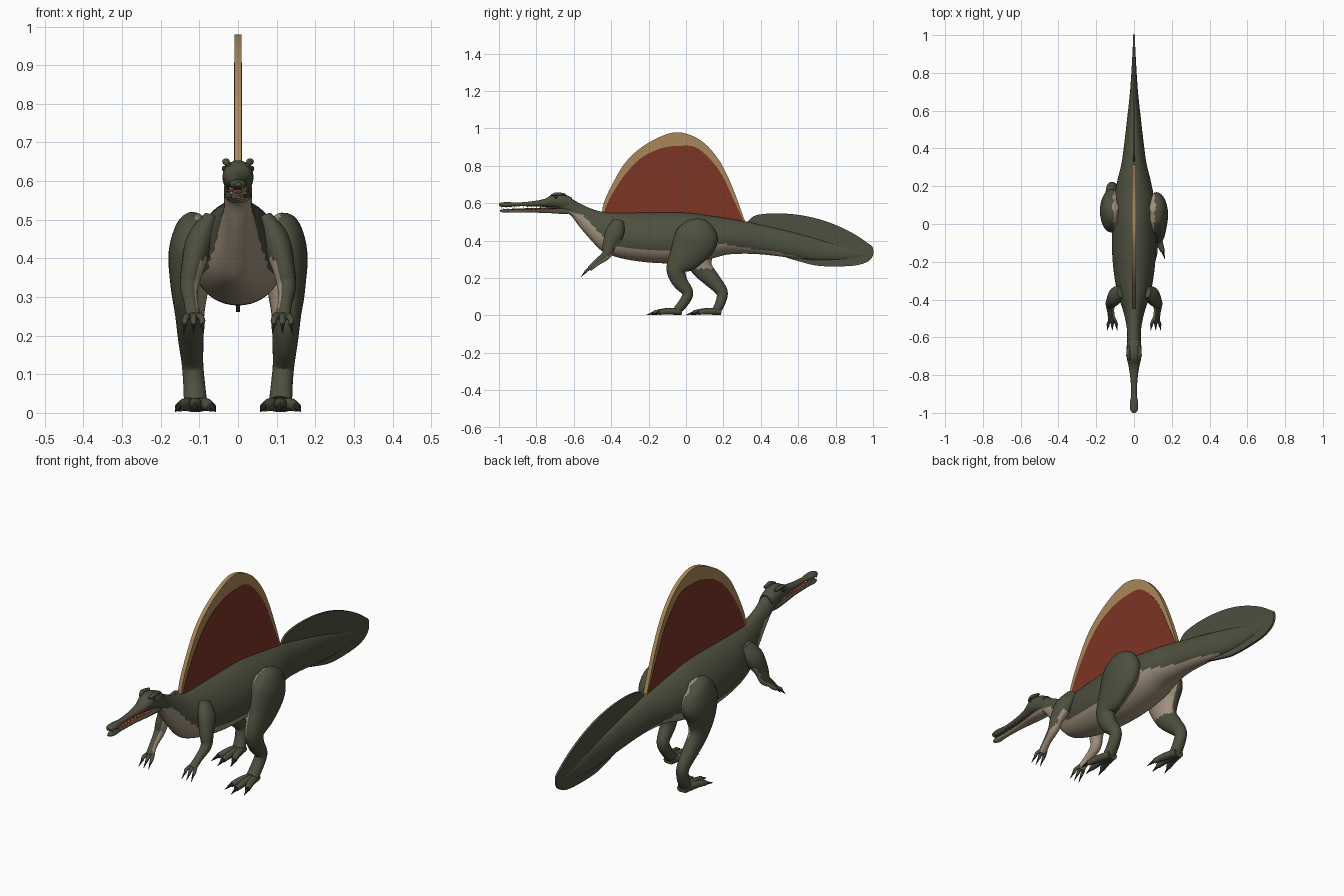
import bpy, bmesh, math
from mathutils import Vector

if "Cube" in bpy.data.objects:
    bpy.data.objects.remove(bpy.data.objects["Cube"])


def material(name, *rgb):
    mat = bpy.data.materials.new(name)
    mat.use_nodes = True
    mat.diffuse_color = (*rgb, 1)
    mat.node_tree.nodes["Principled BSDF"].inputs["Base Color"].default_value = (*rgb, 1)
    return mat


HIDE = material("green grey hide", .075, .08, .05)
BELLY = material("beige belly", .36, .29, .205)
RED = material("sail red brown", .2, .035, .018)
TAN = material("sail tan rim", .4, .24, .1)
CLAW = material("dark claw", .03, .028, .022)
TOOTH = material("tooth ivory", .62, .56, .42)
MOUTH = material("mouth red", .3, .05, .035)


# Helpers -------------------------------------------------------------
def finish(name, bm, mats, rule=None, angle=40):
    """Turn a bmesh into a smooth object, colouring faces by a rule."""
    bmesh.ops.recalc_face_normals(bm, faces=bm.faces)
    for face in bm.faces:
        face.smooth = True
        if rule:
            face.material_index = int(rule(face.calc_center_median(), face.normal))
    mesh = bpy.data.meshes.new(name)
    bm.to_mesh(mesh)
    bm.free()
    for mat in mats:
        mesh.materials.append(mat)
    mesh.set_sharp_from_angle(angle=math.radians(angle))
    obj = bpy.data.objects.new(name, mesh)
    bpy.context.collection.objects.link(obj)
    return obj


def spline(rows, steps):
    """Smooth curve through rows of numbers."""
    rows = [Vector(r) for r in rows]
    padded = [rows[0]] + rows + [rows[-1]]
    out = []
    for a, b, c, d in zip(padded, padded[1:], padded[2:], padded[3:]):
        for i in range(steps):
            t = i / steps
            out.append(b + (c - a) * t / 2 + (2 * a - 5 * b + 4 * c - d) * t * t / 2
                       + (3 * b - a - 3 * c + d) * t ** 3 / 2)
    return out + [rows[-1]]


def interp(rows, y, col=1):
    """Value of a column at the given y, rows sorted by y."""
    for a, b in zip(rows, rows[1:]):
        if a[0] <= y <= b[0]:
            return a[col] + (b[col] - a[col]) * (y - a[0]) / (b[0] - a[0])
    return rows[0][col] if y < rows[0][0] else rows[-1][col]


def loft(name, rings, mats, rule=None):
    bm = bmesh.new()
    loops = [[bm.verts.new(p) for p in ring] for ring in rings]
    count = len(loops[0])
    for a, b in zip(loops, loops[1:]):
        for i in range(count):
            j = (i + 1) % count
            bm.faces.new((a[i], a[j], b[j], b[i]))
    bm.faces.new(loops[0])
    bm.faces.new(loops[-1])
    return finish(name, bm, mats, rule)


def hull(name, rows, mats, rule=None, sides=32, steps=6, egg=0.0):
    """Upright rings along y from rows of y, top, bottom, half width."""
    rings = []
    for y, top, bottom, half in spline(rows, steps):
        ring = []
        for i in range(sides):
            a = math.tau * i / sides
            ring.append((half * math.cos(a) * (1 - egg * math.sin(a)), y,
                         (top + bottom) / 2 + (top - bottom) / 2 * math.sin(a)))
        rings.append(ring)
    return loft(name, rings, mats, rule)


def tube(name, rows, mats, rule=None, sides=16, steps=5):
    """Rings square to a path from rows of x, y, z, side radius, depth radius."""
    pts = spline(rows, steps)
    rings = []
    for i, p in enumerate(pts):
        q, r = pts[max(i - 1, 0)], pts[min(i + 1, len(pts) - 1)]
        along = (Vector(r[:3]) - Vector(q[:3])).normalized()
        depth = along.cross(Vector((1, 0, 0))).normalized()
        side = depth.cross(along)
        angles = [math.tau * k / sides for k in range(sides)]
        rings.append([Vector(p[:3]) + side * p[3] * math.cos(a) + depth * p[4] * math.sin(a)
                      for a in angles])
    return loft(name, rings, mats, rule)


def plate(name, outline, half, mat):
    """Flat upright plate from a y, z outline."""
    bm = bmesh.new()
    face = bm.faces.new([bm.verts.new((-half, y, z)) for y, z in spline(outline, 4)])
    new = bmesh.ops.extrude_face_region(bm, geom=[face])["geom"]
    bmesh.ops.translate(bm, vec=(2 * half, 0, 0),
                        verts=[v for v in new if isinstance(v, bmesh.types.BMVert)])
    return finish(name, bm, [mat])


# Body, neck and tail core with a pale underside ------------------------
body = [(-.67, .635, .556, .03), (-.62, .628, .538, .036), (-.57, .6, .475, .036),
        (-.51, .572, .405, .045), (-.45, .555, .345, .06), (-.38, .55, .315, .083),
        (-.28, .55, .293, .103), (-.15, .552, .28, .115), (0, .55, .28, .115),
        (.12, .535, .3, .108), (.22, .52, .325, .09), (.32, .503, .33, .066),
        (.42, .48, .325, .052), (.55, .45, .31, .037), (.7, .41, .295, .021),
        (.85, .365, .3, .011), (.99, .338, .322, .004)]
belly_line = [(-.68, .575), (-.55, .535), (-.45, .43), (-.38, .375), (-.1, .345),
              (.05, .37), (.15, .39), (.3, .365), (.5, .335), (.62, .31), (.64, 0)]
hull("body", body, [HIDE, BELLY], lambda c, n: c.z < interp(belly_line, c.y),
     sides=48, steps=8, egg=.12)

# Tail fin
plate("tail_fin", [(.32, .49), (.36, .53), (.42, .543), (.5, .546), (.6, .538), (.7, .518),
                   (.8, .484), (.9, .435), (.97, .388), (1, .36), (.995, .31), (.95, .278),
                   (.87, .264), (.72, .264), (.62, .285), (.5, .325), (.4, .4)], .005, HIDE)

# Back sail: tan plate with raised red faces
plate("sail_rim", [(-.45, .54), (-.44, .6), (-.4, .69), (-.33, .81), (-.25, .89), (-.15, .95),
                   (-.06, .979), (.02, .966), (.1, .92), (.17, .84), (.22, .75), (.27, .63),
                   (.32, .49)], .0095, TAN)
plate("sail_web", [(-.443, .54), (-.42, .6), (-.37, .69), (-.3, .785), (-.22, .855),
                   (-.12, .897), (-.03, .907), (.05, .9), (.12, .845), (.19, .755),
                   (.25, .63), (.31, .5)], .011, RED)

# Head and jaws ---------------------------------------------------------
upper = [(-1, .598, .587, .008), (-.985, .604, .58, .019), (-.95, .606, .579, .022),
         (-.9, .604, .584, .015), (-.82, .611, .583, .019), (-.755, .624, .58, .028),
         (-.71, .65, .574, .038), (-.66, .652, .565, .04), (-.61, .63, .56, .033)]
lower = [(-.995, .563, .555, .008), (-.97, .569, .55, .018), (-.92, .568, .551, .015),
         (-.82, .569, .55, .018), (-.73, .572, .547, .028), (-.66, .58, .543, .034),
         (-.61, .58, .545, .03)]
hull("upper_jaw", upper, [HIDE], sides=24)
hull("lower_jaw", lower, [HIDE, BELLY], lambda c, n: n.z < -.35, sides=24)
hull("mouth_lining", [(-.93, .572, .566, .01), (-.8, .575, .566, .014),
                      (-.7, .582, .566, .027), (-.64, .582, .566, .03)], [MOUTH], sides=12)

# Teeth along both jaws
bm = bmesh.new()
for jaw, start, col, way in ((upper, -.985, 2, -1), (lower, -.975, 1, 1)):
    for i in range(11):
        y = start + i * .023
        for s in (-1, 1):
            tip = Vector((s * interp(jaw, y, 3) * .72, y, interp(jaw, y, col) + way * .009))
            base = [bm.verts.new(tip + Vector((dx * .0035, dy * .0035, -way * .013)))
                    for dx, dy in ((1, 0), (0, 1), (-1, 0), (0, -1))]
            top = bm.verts.new(tip)
            for k in range(4):
                bm.faces.new((base[k], base[k - 1], top))
finish("teeth", bm, [TOOTH])


def claw(name, start, end, radius):
    rows = [(*start, radius, radius), (*end, .001, .001)]
    tube(name, rows, [CLAW], sides=8, steps=1)


# Paired parts ------------------------------------------------------------
# Leg outlines: y, z, depth radius; the left leg steps forward
strides = {
    "left": [(.09, .505, .03), (.08, .475, .085), (.055, .41, .115), (.005, .33, .095),
             (-.05, .25, .056), (-.035, .185, .042), (.008, .125, .03), (-.005, .08, .027),
             (-.045, .028, .024)],
    "right": [(.09, .505, .03), (.08, .475, .085), (.07, .41, .115), (.065, .33, .09),
              (.085, .255, .058), (.14, .19, .043), (.19, .13, .032), (.188, .08, .027),
              (.165, .028, .024)]}
leg_widths = [(.1, .02), (.115, .047), (.12, .06), (.125, .05), (.125, .038),
              (.122, .033), (.118, .028), (.114, .028), (.11, .03)]
arm = [(.07, -.36, .505, .02, .03), (.098, -.38, .445, .036, .05),
       (.118, -.41, .375, .029, .036), (.126, -.425, .325, .024, .026),
       (.122, -.475, .285, .018, .018), (.115, -.515, .25, .021, .014)]

for label, s in (("left", 1), ("right", -1)):
    # Hind leg with a pale inner thigh
    rows = [(s * x, y, z, rx, rt)
            for (x, rx), (y, z, rt) in zip(leg_widths, strides[label])]
    tube(label + "_leg", rows, [HIDE, BELLY],
         lambda c, n: n.x * s < -.35 and c.z > .25, sides=28, steps=6)

    # Foot: fanned toes with claws
    heel = strides[label][-1][0]
    for i, spread in enumerate((-.042, 0, .042)):
        x, reach = s * .11, .125 - abs(spread) * .6
        tip = (x + spread, heel - reach, .015)
        tube(f"{label}_toe_{i}", [(x + spread * .2, heel + .02, .02, .018, .018),
                                  (x + spread * .6, heel - reach * .5, .022, .017, .017),
                                  (*tip, .012, .012)], [HIDE], sides=12)
        claw(f"{label}_toe_claw_{i}", (tip[0], tip[1] + .005, .016),
             (tip[0] + spread * .25, tip[1] - .04, .003), .01)

    # Arm with a pale underside, fingers and claws
    tube(label + "_arm", [(s * r[0], *r[1:]) for r in arm], [HIDE, BELLY],
         lambda c, n: c.z < .4 and (n.z < -.3 or n.x * s < -.6), sides=20)
    for i, spread in enumerate((-.022, 0, .022)):
        x = s * .115 + spread
        tube(f"{label}_finger_{i}", [(s * .115 + spread * .5, -.505, .256, .009, .009),
                                     (x, -.53, .242, .008, .008),
                                     (x, -.54, .228, .006, .006)], [HIDE], sides=10)
        claw(f"{label}_finger_claw_{i}", (x, -.538, .232), (x + spread * .2, -.562, .206), .006)

    # Eye and brow ridge
    tube(label + "_brow", [(s * .024, -.72, .642, .006, .005), (s * .031, -.69, .65, .01, .009),
                           (s * .028, -.645, .646, .007, .006)], [HIDE], sides=10)
    bm = bmesh.new()
    bmesh.ops.create_uvsphere(bm, u_segments=12, v_segments=8, radius=.008)
    bmesh.ops.translate(bm, vec=(s * .034, -.695, .632), verts=bm.verts)
    finish(label + "_eye", bm, [CLAW])
